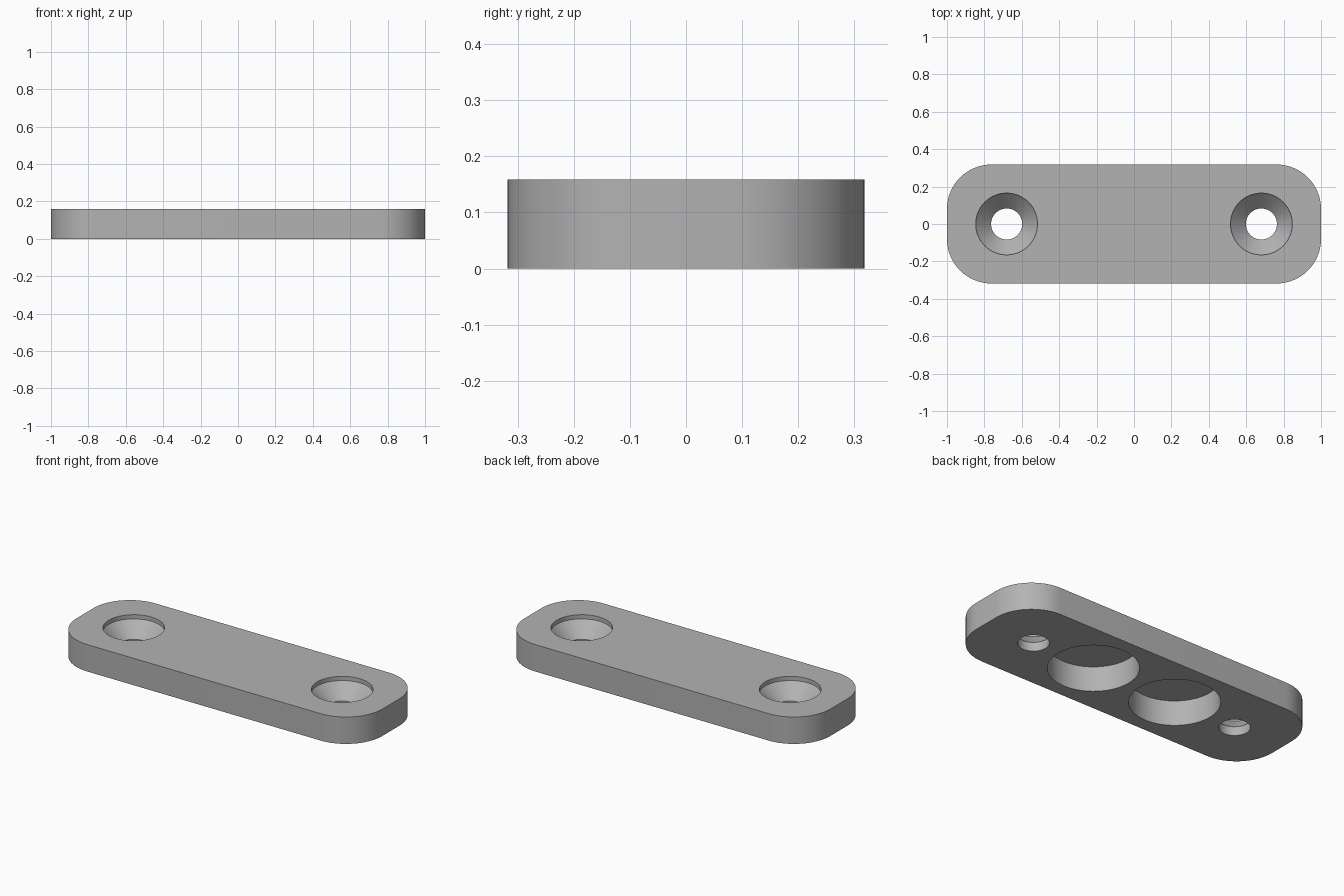
import bpy
import math

old = bpy.data.objects.get("Cube")
if old:
    bpy.data.objects.remove(old, do_unlink=True)

LENGTH, WIDTH, THICK, CORNER = 2.0, 0.636, 0.159, 0.238
SEGMENTS = 64

grey = bpy.data.materials.new("plain_grey")
grey.use_nodes = True
colour = (0.45, 0.45, 0.45, 1)
grey.diffuse_color = colour
grey.node_tree.nodes["Principled BSDF"].inputs["Base Color"].default_value = colour


def make_object(name, verts, faces):
    mesh = bpy.data.meshes.new(name)
    mesh.from_pydata(verts, [], faces)
    mesh.materials.append(grey)
    obj = bpy.data.objects.new(name, mesh)
    bpy.context.collection.objects.link(obj)
    return obj


def stack_rings(name, rings):
    """Closed solid through matching rings of points, bottom to top."""
    n = len(rings[0])
    verts = [p for ring in rings for p in ring]
    faces = [tuple(reversed(range(n))), tuple(range(len(verts) - n, len(verts)))]
    for k in range(len(rings) - 1):
        for i in range(n):
            j = (i + 1) % n
            faces.append((k * n + i, k * n + j, (k + 1) * n + j, (k + 1) * n + i))
    return make_object(name, verts, faces)


def circle(x, radius, z):
    steps = [2 * math.pi * i / SEGMENTS for i in range(SEGMENTS)]
    return [(x + radius * math.cos(a), radius * math.sin(a), z) for a in steps]


def rounded_outline(z):
    points = []
    quarter = SEGMENTS // 4
    for corner, (sx, sy) in enumerate([(1, 1), (-1, 1), (-1, -1), (1, -1)]):
        cx, cy = sx * (LENGTH / 2 - CORNER), sy * (WIDTH / 2 - CORNER)
        for i in range(quarter + 1):
            a = math.pi / 2 * (corner + i / quarter)
            points.append((cx + CORNER * math.cos(a), cy + CORNER * math.sin(a), z))
    return points


# Rounded plate
plate = stack_rings("mounting_plate", [rounded_outline(0), rounded_outline(THICK)])

# Countersunk screw holes from the top, round blind pockets from below
screw_profile = [(0.083, -0.05), (0.083, 0.052), (0.165, 0.134), (0.165, 0.21)]
pocket_profile = [(0.239, -0.05), (0.239, 0.146)]
cutters = []
for side, sign in (("left", 1), ("right", -1)):
    for part, x, profile in (("screw_hole", 0.681, screw_profile),
                             ("pocket", 0.275, pocket_profile)):
        cutter = stack_rings(f"{side}_{part}_cutter",
                             [circle(sign * x, r, z) for r, z in profile])
        cutter.hide_render = True
        cutters.append(cutter)
        cut = plate.modifiers.new(part, "BOOLEAN")
        cut.operation = "DIFFERENCE"
        cut.solver = "EXACT"
        cut.object = cutter

# Apply the cuts, then drop the cutters
bpy.ops.object.select_all(action="DESELECT")
plate.select_set(True)
bpy.context.view_layer.objects.active = plate
for mod in list(plate.modifiers):
    bpy.ops.object.modifier_apply(modifier=mod.name)
for cutter in cutters:
    bpy.data.objects.remove(cutter, do_unlink=True)
bpy.ops.object.shade_smooth_by_angle(angle=math.radians(30))
